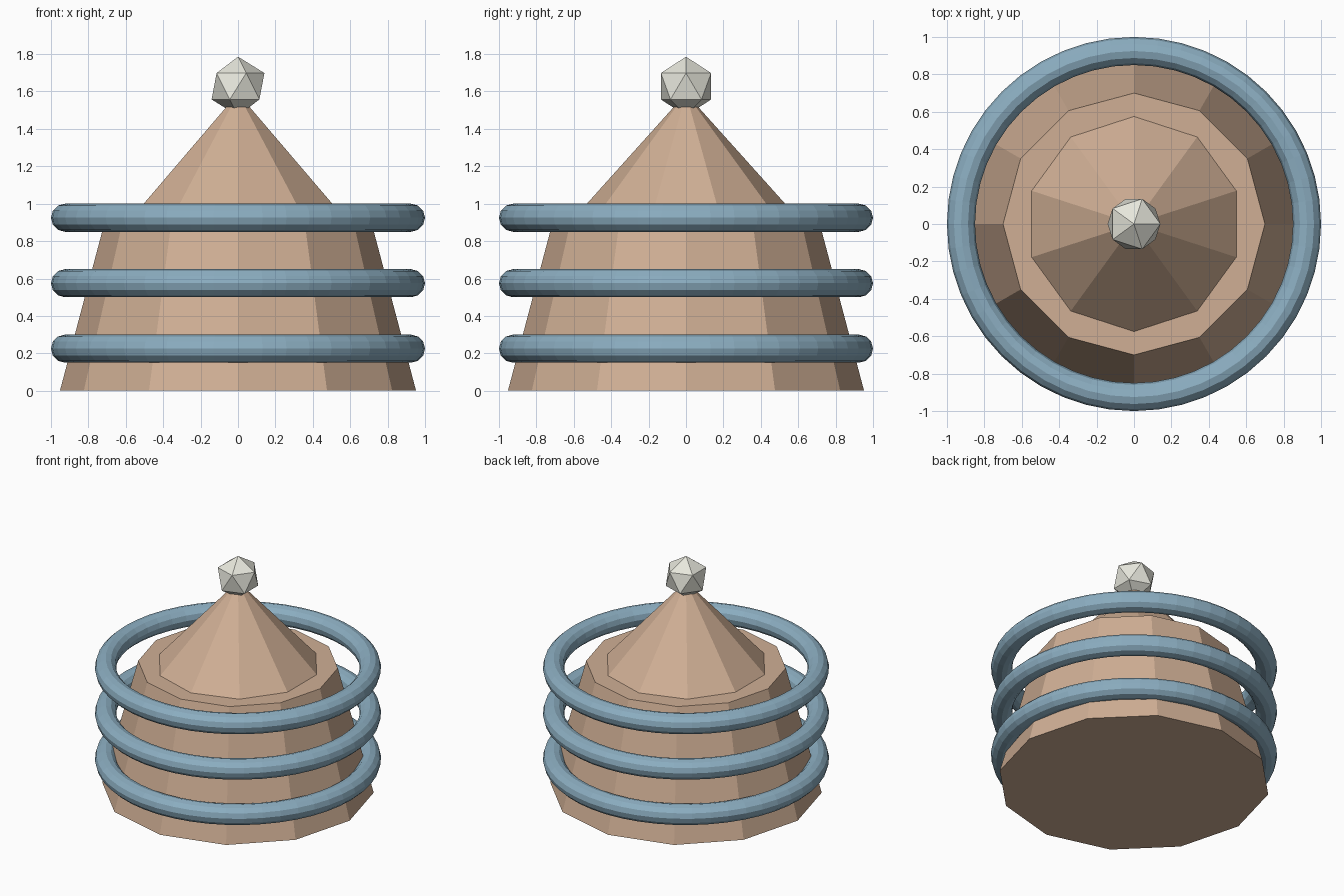
import bpy

if "Cube" in bpy.data.objects:
    bpy.data.objects.remove(bpy.data.objects["Cube"])


def material(name, rgb):
    mat = bpy.data.materials.new(name)
    mat.diffuse_color = (*rgb, 1.0)
    mat.use_nodes = True
    mat.node_tree.nodes["Principled BSDF"].inputs["Base Color"].default_value = mat.diffuse_color
    return mat


def finish(name, mat):
    obj = bpy.context.object
    obj.name = name
    obj.data.name = name
    obj.data.materials.append(mat)
    return obj


def add_cone(name, sides, r_bottom, r_top, z_bottom, z_top, mat):
    bpy.ops.mesh.primitive_cone_add(
        vertices=sides, radius1=r_bottom, radius2=r_top,
        depth=z_top - z_bottom, location=(0, 0, (z_bottom + z_top) / 2))
    return finish(name, mat)


tan = material("tan", (0.63, 0.43, 0.30))
blue = material("blue", (0.26, 0.42, 0.53))
cream = material("cream", (0.80, 0.80, 0.72))

# Tapered twelve-sided body and ten-sided pointed cap
add_cone("body", 12, 0.952, 0.70, 0.0, 0.95, tan)
add_cone("cap", 10, 0.575, 0.0, 0.95, 1.59, tan)

# Three equal hoops around the body
for i in range(3):
    bpy.ops.mesh.primitive_torus_add(
        major_radius=0.925, minor_radius=0.075,
        major_segments=48, minor_segments=12,
        location=(0, 0, 0.225 + 0.35 * i))
    finish(f"hoop_{i + 1}", blue)

# Faceted finial
bpy.ops.mesh.primitive_ico_sphere_add(
    subdivisions=1, radius=0.158, location=(0, 0, 1.628))
finish("finial", cream)
